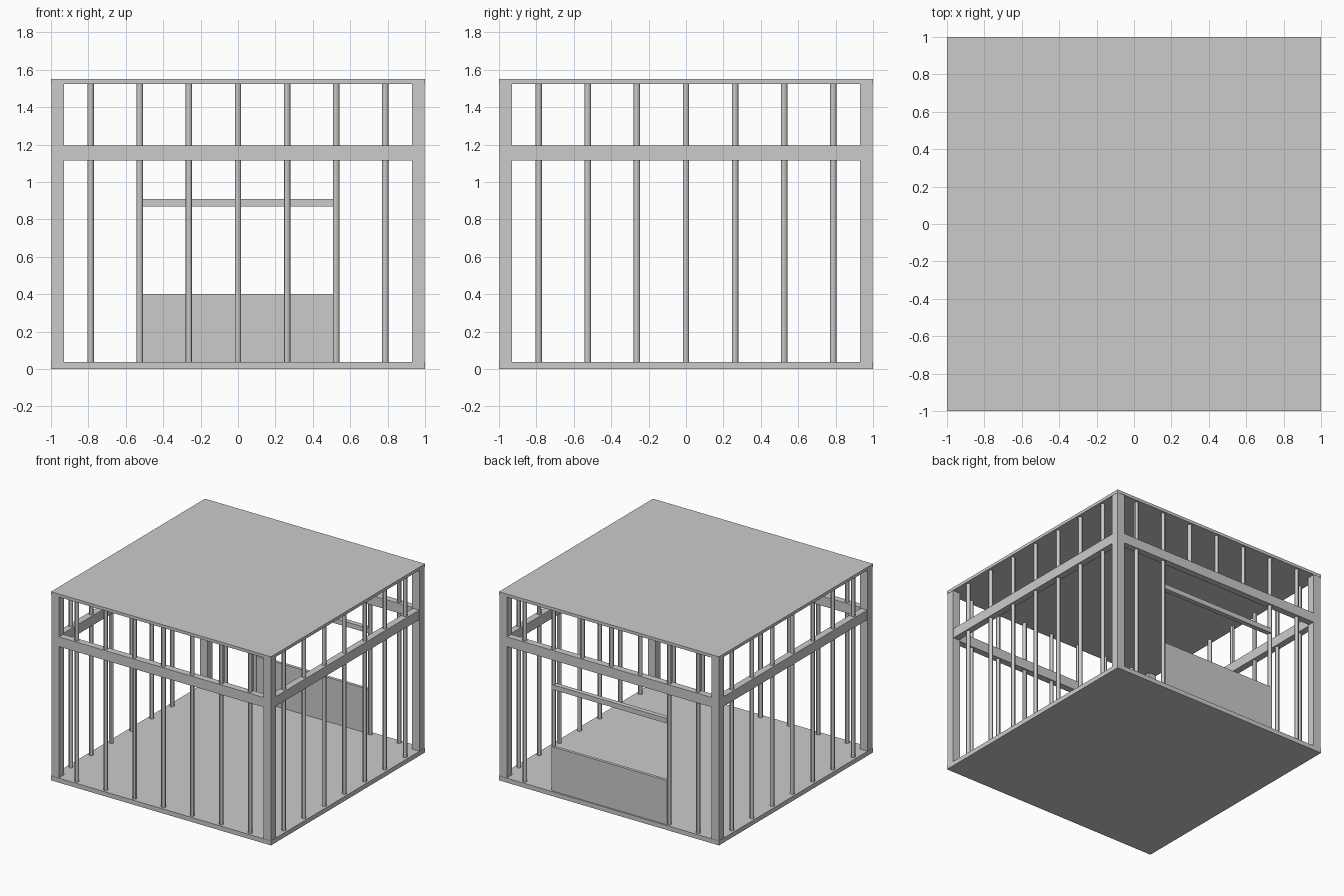
import bpy, math
from mathutils import Matrix, Vector

if "Cube" in bpy.data.objects:
    bpy.data.objects.remove(bpy.data.objects["Cube"])

def box(name, x, y, z, turn=0.0):
    """Box from (min, max) ranges, turned about the z axis of the room."""
    c = Vector((sum(x) / 2, sum(y) / 2, sum(z) / 2))
    d = (x[1] - x[0], y[1] - y[0], z[1] - z[0])
    bpy.ops.mesh.primitive_cube_add(size=1)
    o = bpy.context.object
    o.name = name
    o.data.transform(Matrix.Rotation(turn, 4, 'Z') @ Matrix.Translation(c) @ Matrix.Diagonal((*d, 1)))
    return o

def stud(name, x, z, turn):
    """Slim round stud in the wall plane."""
    bpy.ops.mesh.primitive_cylinder_add(vertices=12, radius=0.017, depth=z[1] - z[0])
    o = bpy.context.object
    o.name = name
    o.data.transform(Matrix.Rotation(turn, 4, 'Z') @ Matrix.Translation((x, -0.967, sum(z) / 2)))
    bpy.ops.object.shade_smooth_by_angle()

FLOOR, CEIL = 0.037, 1.525
BEAM = (1.115, 1.195)

# Floor and roof slabs
box("floor", (-1, 1), (-1, 1), (0, FLOOR))
box("roof", (-1, 1), (-1, 1), (CEIL, 1.55))

# Four walls: front, right, back, left
for i, side in enumerate(("front", "right", "back", "left")):
    turn = i * math.pi / 2
    box(side + "_corner_post", (-0.998, -0.93), (-0.998, -0.93), (FLOOR, CEIL), turn)
    box(side + "_beam", (-0.93, 0.93), (-0.995, -0.94), BEAM, turn)
    for k in range(-3, 4):
        x = k * 0.2625
        stud(side + "_upper_stud", x, (BEAM[1], CEIL), turn)
        # The back wall leaves the window opening free
        if side != "back" or abs(k) > 1:
            stud(side + "_lower_stud", x, (FLOOR, BEAM[0]), turn)

# Window in the back wall
box("window_sill_panel", (-0.52, 0.52), (0.965, 0.99), (FLOOR, 0.40))
box("window_lintel", (-0.52, 0.52), (0.95, 0.99), (0.87, 0.91))
